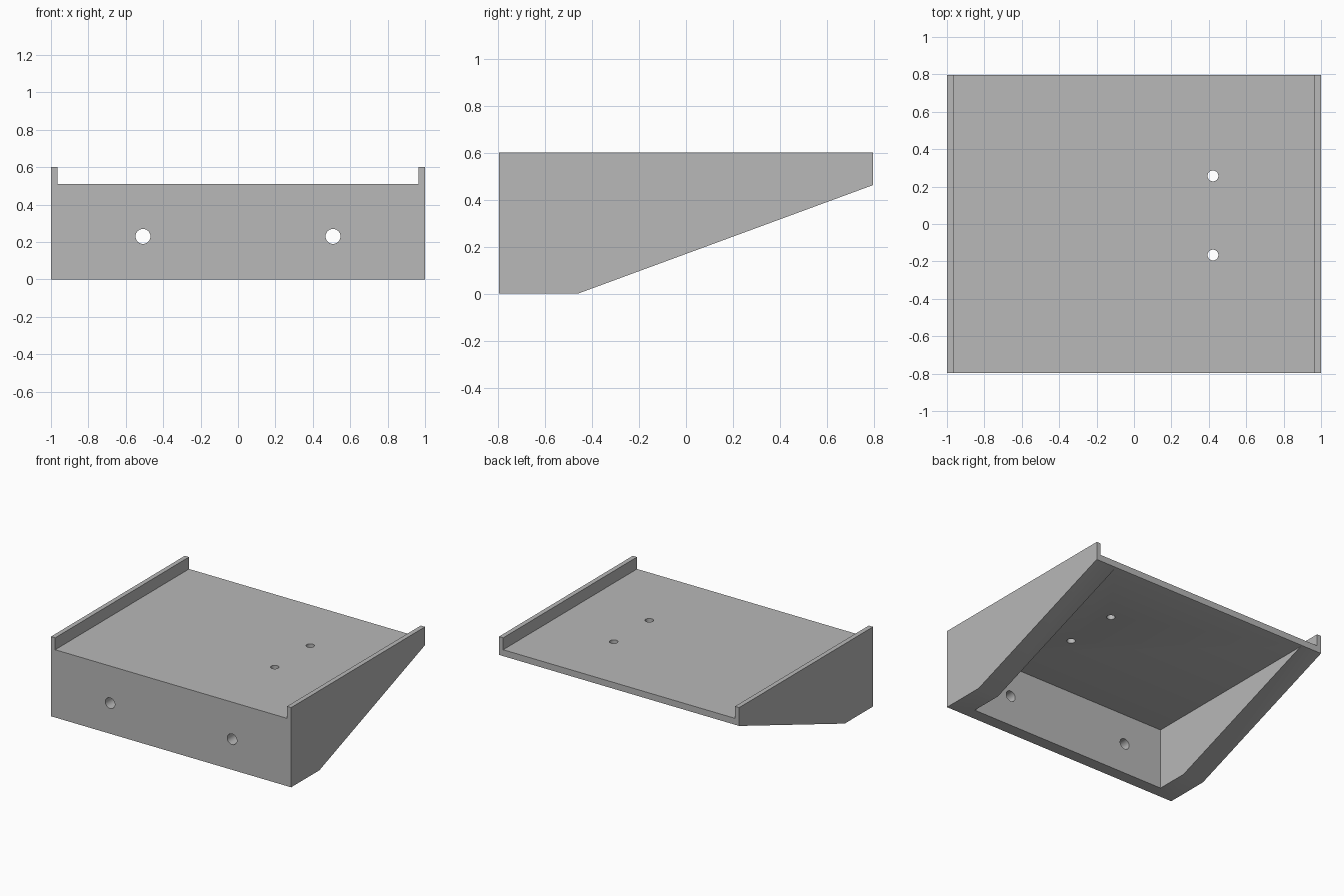
import bpy, bmesh
from math import pi, radians
from mathutils import Matrix, Vector

default = bpy.data.objects.get("Cube")
if default:
    bpy.data.objects.remove(default, do_unlink=True)

HALF_Y = 0.796      # half depth
SHELF_TOP = 0.51
SHELF_UNDER = 0.458
LIP_X = 0.965       # inner face of the top lips
WALL_X = 0.828      # inner face of the side walls
PLATE_Y = -0.705    # inner face of the front plate

grey = bpy.data.materials.new("plain grey")
grey.use_nodes = True
grey.diffuse_color = (0.48, 0.48, 0.48, 1)
grey.node_tree.nodes["Principled BSDF"].inputs["Base Color"].default_value = (0.48, 0.48, 0.48, 1)


def add_object(name, bm):
    bmesh.ops.recalc_face_normals(bm, faces=bm.faces)
    mesh = bpy.data.meshes.new(name)
    bm.to_mesh(mesh)
    bm.free()
    mesh.materials.append(grey)
    obj = bpy.data.objects.new(name, mesh)
    bpy.context.collection.objects.link(obj)
    return obj


def box(name, low, high):
    bm = bmesh.new()
    bmesh.ops.create_cube(bm, size=1)
    low, high = Vector(low), Vector(high)
    bmesh.ops.scale(bm, vec=high - low, verts=bm.verts)
    bmesh.ops.translate(bm, vec=(low + high) / 2, verts=bm.verts)
    return add_object(name, bm)


def hole(name, centre, radius, turn=0):
    bm = bmesh.new()
    matrix = Matrix.Translation(centre) @ Matrix.Rotation(turn, 4, "X")
    bmesh.ops.create_cone(bm, cap_ends=True, segments=32, radius1=radius,
                          radius2=radius, depth=0.3, matrix=matrix)
    return add_object(name, bm)


# Solid body: side profile drawn across the full width
profile = [(-HALF_Y, 0), (-0.46, 0), (HALF_Y, 0.462), (HALF_Y, 0.6), (-HALF_Y, 0.6)]
bm = bmesh.new()
face = bm.faces.new([bm.verts.new((-1, y, z)) for y, z in profile])
side = bmesh.ops.extrude_face_region(bm, geom=[face])
moved = [v for v in side["geom"] if isinstance(v, bmesh.types.BMVert)]
bmesh.ops.translate(bm, vec=(2, 0, 0), verts=moved)
body = add_object("shelf_bracket", bm)

# Tray above the shelf and hollow beneath it
cutters = [
    box("tray_cutter", (-LIP_X, -1, SHELF_TOP), (LIP_X, 1, 0.8)),
    box("hollow_cutter", (-WALL_X, PLATE_Y, -0.2), (WALL_X, 1, SHELF_UNDER)),
]
# Mounting holes in the front plate and in the shelf
for x in (-0.508, 0.508):
    cutters.append(hole("front_hole_cutter", (x, -0.75, 0.23), 0.04, pi / 2))
for y in (-0.166, 0.257):
    cutters.append(hole("shelf_hole_cutter", (0.422, y, 0.48), 0.029))

for cutter in cutters:
    cutter.hide_render = True
    cut = body.modifiers.new(cutter.name, "BOOLEAN")
    cut.operation = "DIFFERENCE"
    cut.solver = "EXACT"
    cut.object = cutter

# Bake the cuts, then drop the cutters
bpy.context.view_layer.update()
graph = bpy.context.evaluated_depsgraph_get()
finished = bpy.data.meshes.new_from_object(body.evaluated_get(graph))
body.modifiers.clear()
body.data = finished
for cutter in cutters:
    bpy.data.objects.remove(cutter, do_unlink=True)

# One material, smooth hole walls with sharp edges elsewhere
finished.materials.clear()
finished.materials.append(grey)
for poly in finished.polygons:
    poly.material_index = 0
bpy.ops.object.select_all(action="DESELECT")
body.select_set(True)
bpy.context.view_layer.objects.active = body
bpy.ops.object.shade_smooth_by_angle(angle=radians(30))
